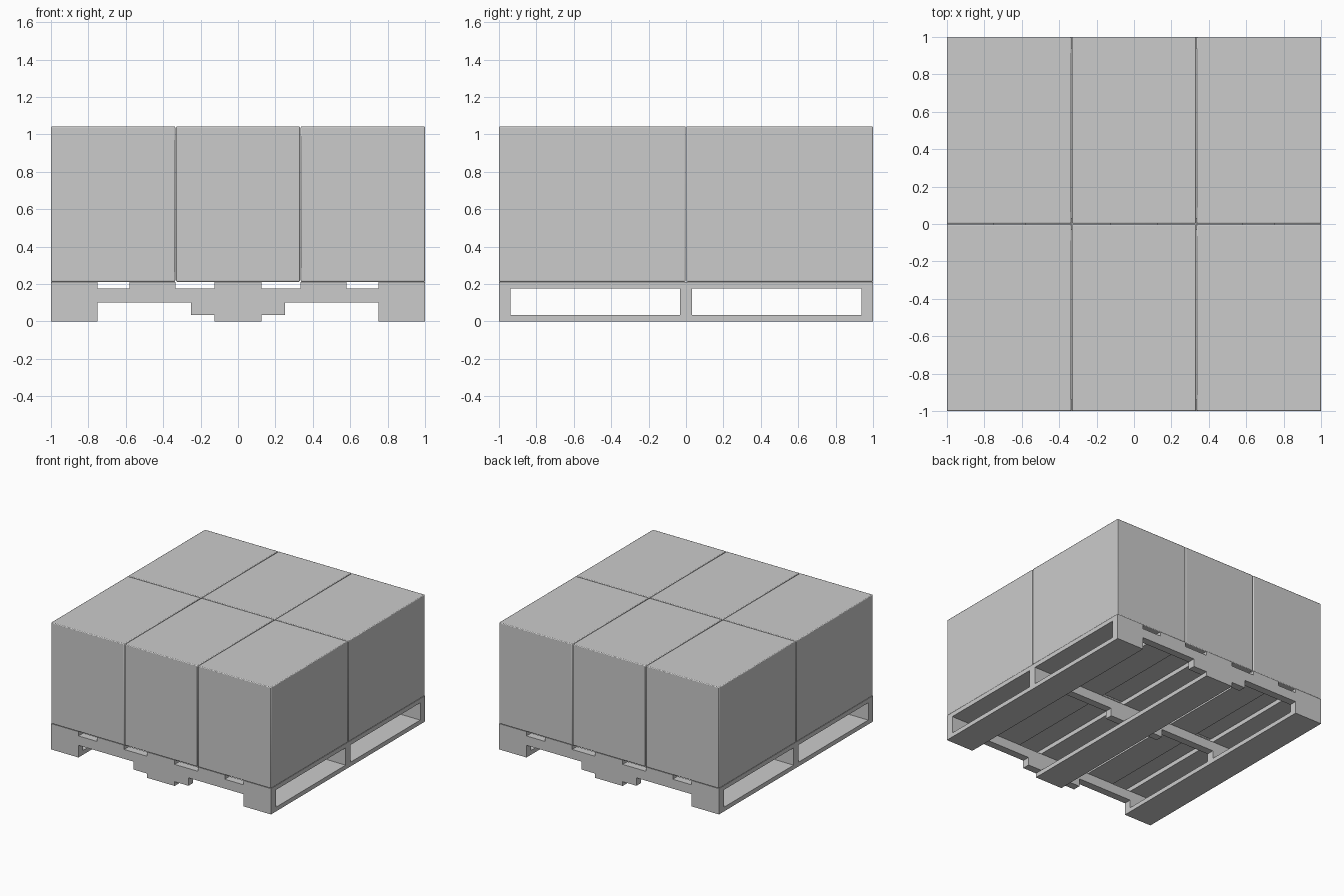
import bpy
import bmesh

cube = bpy.data.objects.get("Cube")
if cube:
    bpy.data.objects.remove(cube, do_unlink=True)

# Single flat grey
GREY = (0.6, 0.6, 0.6, 1.0)
grey = bpy.data.materials.new("light_grey")
grey.use_nodes = True
grey.diffuse_color = GREY
grey.node_tree.nodes["Principled BSDF"].inputs["Base Color"].default_value = GREY

BOARD = 0.035                      # deck board thickness
STRINGER_TOP, DECK_TOP, TOP = 0.177, 0.212, 1.043


def finish(name, bm):
    mesh = bpy.data.meshes.new(name)
    bmesh.ops.recalc_face_normals(bm, faces=bm.faces)
    bm.to_mesh(mesh)
    bm.free()
    mesh.materials.append(grey)
    obj = bpy.data.objects.new(name, mesh)
    bpy.context.collection.objects.link(obj)
    return obj


def box(name, xs, ys, zs):
    """Box spanning the given (low, high) ranges."""
    bm = bmesh.new()
    bmesh.ops.create_cube(bm, size=1)
    for v in bm.verts:
        v.co = [(lo + hi) / 2 + c * (hi - lo)
                for c, (lo, hi) in zip(v.co, (xs, ys, zs))]
    return finish(name, bm)


def stringer(name, y, thickness):
    """Notched beam: half profile mirrored in x, extruded along y."""
    half = [(0.25, BOARD), (0.25, 0.1), (0.75, 0.1), (0.75, BOARD),
            (1, BOARD), (1, STRINGER_TOP)]
    profile = half + [(-x, z) for x, z in reversed(half)]
    bm = bmesh.new()
    face = bm.faces.new([bm.verts.new((x, y - thickness / 2, z)) for x, z in profile])
    ext = bmesh.ops.extrude_face_region(bm, geom=[face])
    moved = [g for g in ext["geom"] if isinstance(g, bmesh.types.BMVert)]
    bmesh.ops.translate(bm, verts=moved, vec=(0, thickness, 0))
    return finish(name, bm)


# Pallet stringers
for label, y in (("front", -0.969), ("middle", 0), ("back", 0.969)):
    stringer(label + "_stringer", y, 0.062)

# Pallet boards running front to back
outer_boards = (("right", -1, -0.75), ("middle", -0.125, 0.125), ("left", 0.75, 1))
inner_boards = (("inner_right", -0.58, -0.335), ("inner_left", 0.335, 0.58))
for label, lo, hi in outer_boards:
    box(label + "_bottom_board", (lo, hi), (-1, 1), (0, BOARD))
for label, lo, hi in outer_boards + inner_boards:
    box(label + "_deck_board", (lo, hi), (-1, 1), (STRINGER_TOP, DECK_TOP))

# Stacked cartons, three across and two deep
GAP = 0.002
for col, side in enumerate(("right", "middle", "left")):
    for row, depth in enumerate(("front", "back")):
        x, y = -1 + col * 2 / 3, -1 + row
        carton = box(f"{depth}_{side}_carton",
                     (x + (GAP if col else 0), x + 2 / 3 - (GAP if col < 2 else 0)),
                     (y + GAP * row, y + 1 - GAP * (1 - row)),
                     (DECK_TOP, TOP))
        bevel = carton.modifiers.new("soft_edges", "BEVEL")
        bevel.width = 0.006
        bevel.segments = 2
        bpy.ops.object.select_all(action="DESELECT")
        bpy.context.view_layer.objects.active = carton
        carton.select_set(True)
        bpy.ops.object.shade_smooth_by_angle()
